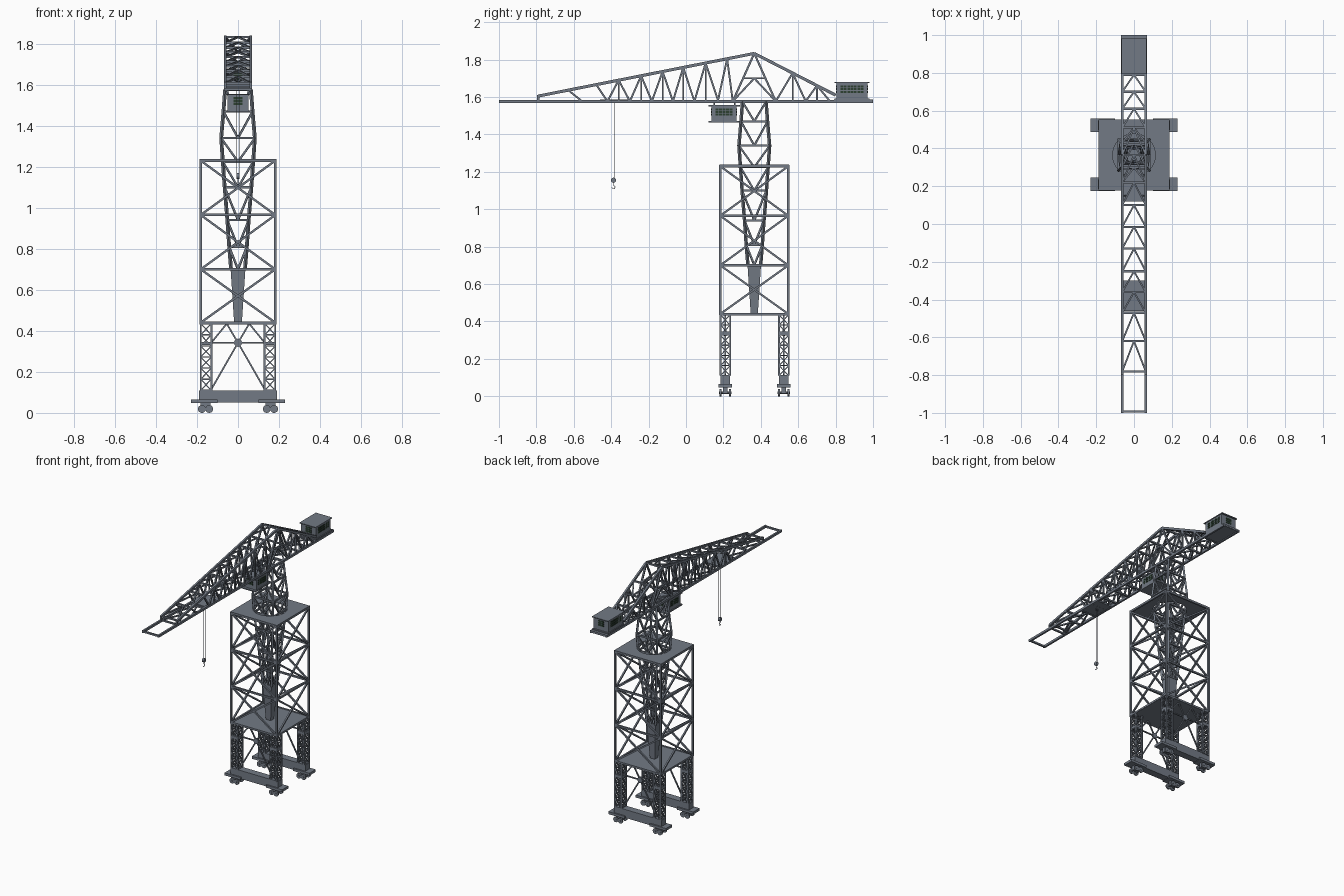
import bpy, bmesh, math
from mathutils import Vector, Matrix

if "Cube" in bpy.data.objects:
    bpy.data.objects.remove(bpy.data.objects["Cube"])

CY = 0.365          # tower axis in y
H = 0.182           # tower half width


def material(name, rgb):
    m = bpy.data.materials.new(name)
    m.diffuse_color = (*rgb, 1)
    m.use_nodes = True
    m.node_tree.nodes["Principled BSDF"].inputs["Base Color"].default_value = m.diffuse_color
    return m


steel = material("slate_steel", (0.17, 0.195, 0.235))
glass = material("dark_green_glass", (0.025, 0.05, 0.03))


def finish(name, bm, mat=steel, smooth=False):
    bmesh.ops.recalc_face_normals(bm, faces=bm.faces)
    me = bpy.data.meshes.new(name)
    bm.to_mesh(me)
    bm.free()
    ob = bpy.data.objects.new(name, me)
    bpy.context.collection.objects.link(ob)
    me.materials.append(mat)
    if smooth:
        bpy.context.view_layer.objects.active = ob
        ob.select_set(True)
        bpy.ops.object.shade_smooth_by_angle()
        ob.select_set(False)
    return ob


def bar(bm, a, b, w, d=None):
    a, b = Vector(a), Vector(b)
    v = b - a
    up = Vector((0, 0, 1)) if abs(v.normalized().z) < 0.999 else Vector((0, 1, 0))
    x = v.cross(up).normalized()
    y = x.cross(v).normalized()
    rot = Matrix((x, y, v.normalized())).transposed().to_4x4()
    m = Matrix.Translation((a + b) / 2) @ rot @ Matrix.Diagonal((w, d or w, v.length, 1))
    bmesh.ops.create_cube(bm, size=1, matrix=m)


def box(bm, x0, x1, y0, y1, z0, z1):
    m = Matrix.Translation(((x0 + x1) / 2, (y0 + y1) / 2, (z0 + z1) / 2))
    bmesh.ops.create_cube(bm, size=1, matrix=m @ Matrix.Diagonal((x1 - x0, y1 - y0, z1 - z0, 1)))


def cyl(bm, c, r, depth, axis, n=20):
    rot = Matrix.Rotation(math.pi / 2, 4, 'Y' if axis == 'X' else 'X')
    bmesh.ops.create_cone(bm, cap_ends=True, segments=n, radius1=r, radius2=r, depth=depth,
                          matrix=Matrix.Translation(c) @ rot)


def corners(cx, cy, h, z):
    return [Vector((cx + sx * h, cy + sy * h, z)) for sx, sy in ((-1, -1), (1, -1), (1, 1), (-1, 1))]


def lattice(bm, cx, cy, levels, post, brace, style='X'):
    # square tower through (z, half width) levels with braced faces
    for i, (z, h) in enumerate(levels):
        p = corners(cx, cy, h, z)
        for k in range(4):
            bar(bm, p[k], p[(k + 1) % 4], brace)
        if i + 1 == len(levels):
            break
        q = corners(cx, cy, levels[i + 1][1], levels[i + 1][0])
        for k in range(4):
            n = (k + 1) % 4
            bar(bm, p[k], q[k], post)
            if style == 'X':
                bar(bm, p[k], q[n], brace * 0.9)
                bar(bm, p[n], q[k], brace * 0.9)
            else:
                mid = (p[k] + p[n]) / 2
                bar(bm, mid, q[k], brace * 0.9)
                bar(bm, mid, q[n], brace * 0.9)


# travelling sill beams, bogies and wheels
sill, wheels = bmesh.new(), bmesh.new()
for y in (0.21, 0.523):
    box(sill, -0.19, 0.19, y - 0.026, y + 0.026, 0.05, 0.11)
    for s in (-1, 1):
        x0, x1 = sorted((s * 0.10, s * 0.23))
        box(sill, x0, x1, y - 0.036, y + 0.036, 0.047, 0.065)
        box(sill, s * 0.158 - 0.024, s * 0.158 + 0.024, y - 0.012, y + 0.012, 0.015, 0.05)
        for dx in (-0.018, 0.018):
            c = s * 0.158 + dx
            cyl(wheels, (c, y, 0.019), 0.006, 0.065, 'Y', 10)
            for dy in (-0.025, 0.025):
                cyl(wheels, (c, y + dy, 0.019), 0.019, 0.01, 'Y')
finish("sill_beams", sill)
finish("bogie_wheels", wheels, smooth=True)

# four lattice portal legs
legs = bmesh.new()
leg_levels = [(0.11 + i * 0.325 / 6, 0.026) for i in range(7)]
for sx in (-1, 1):
    for y in (0.21, 0.523):
        lattice(legs, sx * 0.156, y, leg_levels, 0.009, 0.006)
finish("portal_legs", legs)

# portal bracing between the legs
brace = bmesh.new()
for y in (0.21, 0.523):
    cyl(brace, (0, y, 0.342), 0.02, 0.012, 'Y', 12)
    bar(brace, (-0.13, y, 0.342), (0.13, y, 0.342), 0.008)
    for s in (-1, 1):
        bar(brace, (0, y, 0.342), (s * 0.13, y, 0.115), 0.008)
        bar(brace, (0, y, 0.342), (s * 0.055, y, 0.435), 0.008)
        bar(brace, (s * 0.13, y, 0.342), (s * 0.055, y, 0.435), 0.008)
        box(brace, s * 0.156 - 0.03, s * 0.156 + 0.03, y - 0.03, y + 0.03, 0.33, 0.346)
finish("portal_bracing", brace)

# fixed tower frame
tower = bmesh.new()
lattice(tower, 0, CY, [(z, H) for z in (0.44, 0.70, 0.965, 1.23)], 0.013, 0.012)
finish("tower_frame", tower)

# lower deck, and upper deck with round opening
deck = bmesh.new()
box(deck, -0.187, 0.187, CY - 0.187, CY + 0.187, 0.432, 0.442)
finish("lower_deck", deck)

deck = bmesh.new()
N, rings = 32, []
for z, outer in ((1.229, 1), (1.239, 1), (1.239, 0), (1.229, 0)):
    ring = []
    for i in range(N):
        a = 2 * math.pi * i / N
        c, s = math.cos(a), math.sin(a)
        r = 0.187 / max(abs(c), abs(s)) if outer else 0.113
        ring.append(deck.verts.new((r * c, CY + r * s, z)))
    rings.append(ring)
for k in range(4):
    A, B = rings[k], rings[(k + 1) % 4]
    for i in range(N):
        j = (i + 1) % N
        deck.faces.new((A[i], A[j], B[j], B[i]))
finish("upper_deck", deck)

# slewing mast: plated foot and lattice above
foot = bmesh.new()
bmesh.ops.create_cone(foot, cap_ends=True, segments=4, radius1=0.019 * 2 ** .5, radius2=0.036 * 2 ** .5,
                      depth=0.26, matrix=Matrix.Translation((0, CY, 0.57)) @ Matrix.Rotation(math.pi / 4, 4, 'Z'))
finish("mast_foot", foot)
mast = bmesh.new()
lattice(mast, 0, CY, [(0.70, 0.034), (0.81, 0.043), (0.94, 0.052), (1.10, 0.065), (1.225, 0.074),
                      (1.34, 0.082), (1.47, 0.071), (1.575, 0.063)], 0.013, 0.011, 'V')
finish("slewing_mast", mast)


# jib: two parallel side trusses
def top_z(y):
    if y < CY:
        return 1.605 + (y + 0.79) / (CY + 0.79) * 0.228
    return 1.833 - (y - CY) / (0.80 - CY) * 0.223


X, ZB = 0.062, 1.577
PEAK = (CY, 1.833)
jib = bmesh.new()
nodes = [-0.63, -0.48, -0.36, -0.24, -0.125, -0.015, 0.105]
for s in (-1, 1):
    x = s * X
    bar(jib, (x, -1, ZB), (x, 1, ZB), 0.013, 0.016)
    bar(jib, (x, -0.79, 1.605), (x, *PEAK), 0.013, 0.016)
    bar(jib, (x, *PEAK), (x, 0.80, 1.61), 0.013, 0.016)
    bar(jib, (x, -0.79, ZB), (x, -0.79, 1.61), 0.012)
    ends = [-0.79] + nodes + [0.24]
    for i, y in enumerate(nodes):
        lo, hi = (ends[i] + y) / 2, (y + ends[i + 2]) / 2
        if i > 1:
            bar(jib, (x, y, ZB), (x, y, top_z(y)), 0.009)
            bar(jib, (x, y, top_z(y)), (x, lo, ZB), 0.01)
        bar(jib, (x, y, top_z(y)), (x, hi, ZB), 0.01)
    # tall frame under the peak and rear panels
    for yb in (0.25, 0.48):
        bar(jib, (x, *PEAK), (x, yb, ZB), 0.011)
        bar(jib, (x, CY, 1.70), (x, yb, ZB), 0.01)
    bar(jib, (x, 0.31, 1.70), (x, 0.42, 1.70), 0.01)
    bar(jib, (x, 0.25, ZB), (x, 0.22, top_z(0.22)), 0.01)
    bar(jib, (x, 0.22, top_z(0.22)), (x, 0.17, ZB), 0.01)
    for y, lo, hi in ((0.57, 0.48, 0.64), (0.70, 0.64, 0.77)):
        bar(jib, (x, y, top_z(y)), (x, lo, ZB), 0.01)
        bar(jib, (x, y, top_z(y)), (x, y, ZB), 0.009)
        bar(jib, (x, y, top_z(y)), (x, hi, ZB), 0.01)
finish("jib_side_trusses", jib)

# jib cross members: ladders with V braces along the bottom and top chords
cross = bmesh.new()
rungs = [-0.78, -0.62, -0.47, -0.36, -0.25, -0.13, -0.015, 0.10, 0.22, 0.30, 0.43, 0.51, 0.61, 0.70, 0.79]
tops = [-0.78, -0.62, -0.47, -0.36, -0.25, -0.13, -0.015, 0.10, 0.22, CY, 0.51, 0.61, 0.70, 0.79]
for y in (-0.993, 0.993):
    bar(cross, (-X, y, ZB), (X, y, ZB), 0.012)
for ys, height in ((rungs, lambda y: ZB), (tops, top_z)):
    for y in ys:
        bar(cross, (-X, y, height(y)), (X, y, height(y)), 0.011)
    for a, b in zip(ys, ys[1:]):
        for s in (-1, 1):
            bar(cross, (0, b, height(b)), (s * X, a, height(a)), 0.009)
for y in (0.31, 0.42):
    bar(cross, (-X, y, 1.70), (X, y, 1.70), 0.01)
finish("jib_cross_members", cross)


# windowed cabins
def cabin(name, hx, y0, y1, z0, z1, over, cols):
    bm, win = bmesh.new(), bmesh.new()
    box(bm, -hx, hx, y0, y1, z0, z1)
    box(bm, -hx - 0.005, hx + 0.005, y0 - over, y1 + over, z1, z1 + 0.006)
    box(bm, -hx - 0.005, hx + 0.005, y0 - over, y1 + over, z0 - 0.008, z0)
    h = z1 - z0
    rows = [z0 + h * (0.36 + 0.18 * r) for r in range(3)]
    step = (y1 - y0 - 0.04) / cols
    for z in rows:
        for c in range(cols):
            y = y0 + 0.02 + c * step
            box(win, -hx - 0.002, hx + 0.002, y + 0.002, y + step - 0.002, z, z + h * 0.14)
        box(win, -0.022, 0.022, y0 - 0.002, y1 + 0.002, z, z + h * 0.14)
    finish(name, bm)
    finish(name + "_windows", win, glass)


cabin("machinery_house", 0.06, 0.805, 0.97, 1.592, 1.674, 0.012, 7)
cabin("operator_cab", 0.05, 0.137, 0.27, 1.473, 1.55, 0.018, 5)
hang = bmesh.new()
for s in (-1, 1):
    for y in (0.15, 0.26):
        bar(hang, (s * 0.045, y, 1.55), (s * 0.055, y, ZB), 0.008)
box(hang, -0.062, 0.062, 0.79, 1.0, 1.575, 1.586)
finish("cab_hangers_and_rear_floor", hang)

# trolley, ropes and hook
trolley = bmesh.new()
box(trolley, -0.056, 0.056, -0.46, -0.30, 1.572, 1.586)
finish("trolley", trolley)
hook = bmesh.new()
for s in (-1, 1):
    bar(hook, (s * 0.006, -0.381, 1.575), (s * 0.006, -0.381, 1.16), 0.003)
cyl(hook, (0, -0.388, 1.155), 0.014, 0.016, 'X', 16)
pts = [(0, 1.145), (0, 1.127)] + [(0.009 * math.sin(t), 1.118 + 0.009 * math.cos(t))
                                  for t in (0.5, 1.3, 2.1, 3.0, 3.8, 4.5)]
for a, b in zip(pts, pts[1:]):
    bar(hook, (0, -0.388 + a[0], a[1]), (0, -0.388 + b[0], b[1]), 0.003)
finish("hoist_ropes_and_hook", hook)
